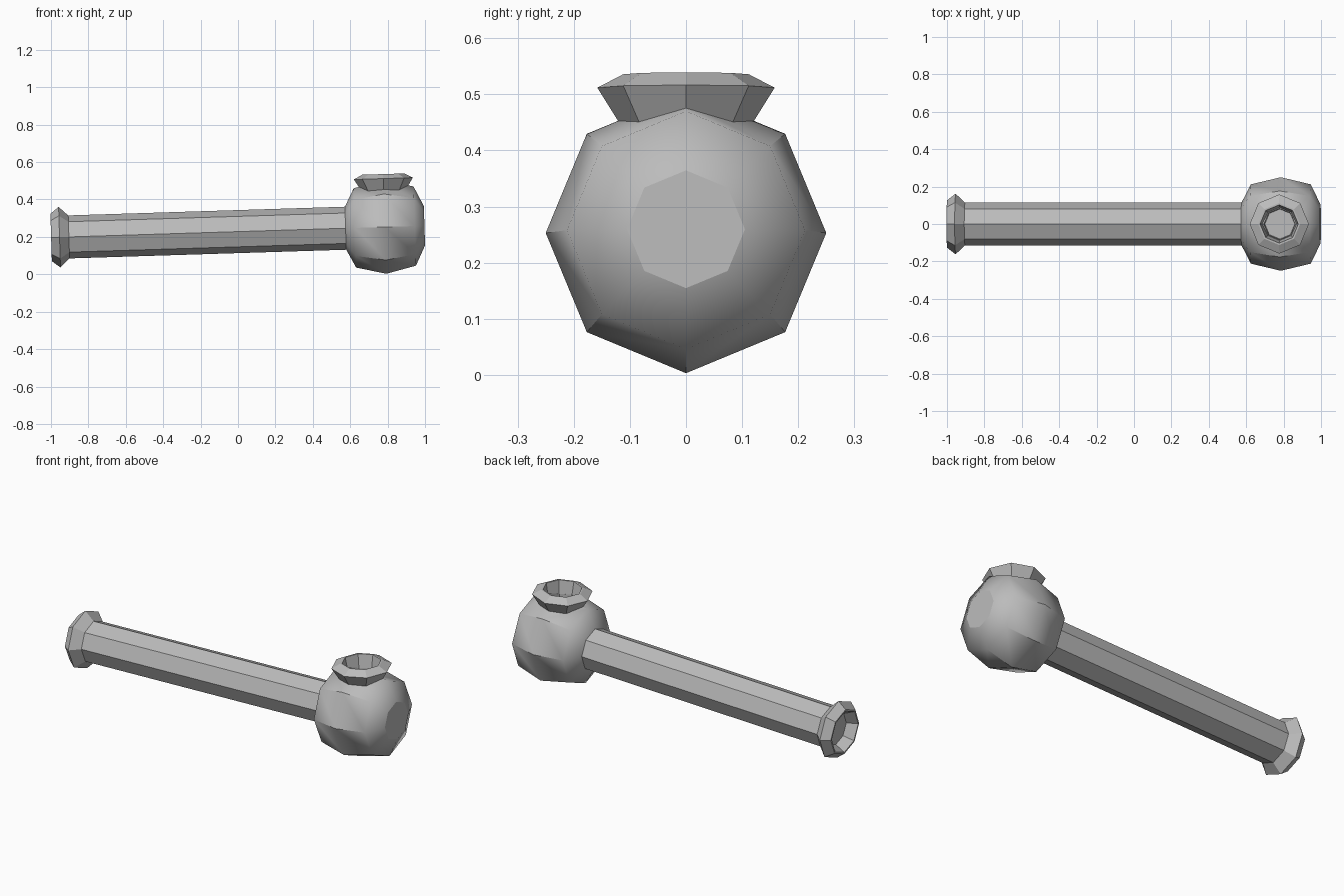
import bpy, bmesh, math
from mathutils import Matrix

if "Cube" in bpy.data.objects:
    bpy.data.objects.remove(bpy.data.objects["Cube"], do_unlink=True)

SIDES = 8
grey = bpy.data.materials.new("warm_free_grey")
grey.name = "plain_grey"
grey.use_nodes = True
GREY = (0.5, 0.5, 0.5, 1)
grey.diffuse_color = GREY
grey.node_tree.nodes["Principled BSDF"].inputs["Base Color"].default_value = GREY

# The whole pipe leans slightly upwards towards the ball, pivoting on its centre
POSE = Matrix.Translation((0.785, 0, 0.253)) @ Matrix.Rotation(math.radians(-1.8), 4, 'Y')
ALONG_X = Matrix.Rotation(math.radians(90), 4, 'Y')


def lathe(name, profile, turn=Matrix.Identity(4)):
    """Eight-sided turned solid from (height, radius) pairs, capped at both ends."""
    bm = bmesh.new()
    rings = []
    for h, r in profile:
        rings.append([bm.verts.new((r * math.cos(math.tau * i / SIDES),
                                    r * math.sin(math.tau * i / SIDES), h))
                      for i in range(SIDES)])
    for a, b in zip(rings, rings[1:]):
        for i in range(SIDES):
            j = (i + 1) % SIDES
            bm.faces.new((a[i], a[j], b[j], b[i]))
    bm.faces.new(rings[0])
    bm.faces.new(rings[-1])
    bmesh.ops.recalc_face_normals(bm, faces=bm.faces)
    mesh = bpy.data.meshes.new(name)
    bm.to_mesh(mesh)
    bm.free()
    mesh.materials.append(grey)
    obj = bpy.data.objects.new(name, mesh)
    obj.matrix_world = POSE @ turn
    bpy.context.collection.objects.link(obj)
    return obj


# Long straight stem
lathe("stem", [(-1.70, 0.115), (-0.18, 0.115)], ALONG_X)

# Flared mouthpiece with a recessed opening
lathe("mouthpiece", [(-1.69, 0.115), (-1.74, 0.162), (-1.785, 0.127),
                     (-1.785, 0.118), (-1.73, 0.09)], ALONG_X)

# Ball, softly shaded around its ends with crisp ridges on its belly
ball = lathe("ball", [(-0.21, 0.115), (-0.16, 0.212), (0, 0.25),
                      (0.16, 0.212), (0.212, 0.105)], ALONG_X)
ball.data.shade_smooth()
sharp = ball.data.attributes.new("sharp_edge", 'BOOLEAN', 'EDGE')
for e in ball.data.edges:
    a, b = (ball.data.vertices[i].co for i in e.vertices)
    ridge = abs(a.z - b.z) > 0.1
    end = min(abs(a.z), abs(b.z)) > 0.2
    sharp.data[e.index].value = ridge or end

# Hollow cut into the ball under the bowl
cutter = lathe("hollow_cutter", [(0.17, 0.083), (0.35, 0.083)])
cutter.hide_render = True
cutter.hide_viewport = True
cut = ball.modifiers.new("hollow", 'BOOLEAN')
cut.operation = 'DIFFERENCE'
cut.solver = 'EXACT'
cut.object = cutter

# Flared bowl rim with a deep opening
lathe("bowl", [(0.15, 0.088), (0.195, 0.118), (0.259, 0.158), (0.283, 0.112),
               (0.283, 0.102), (0.17, 0.08)])
